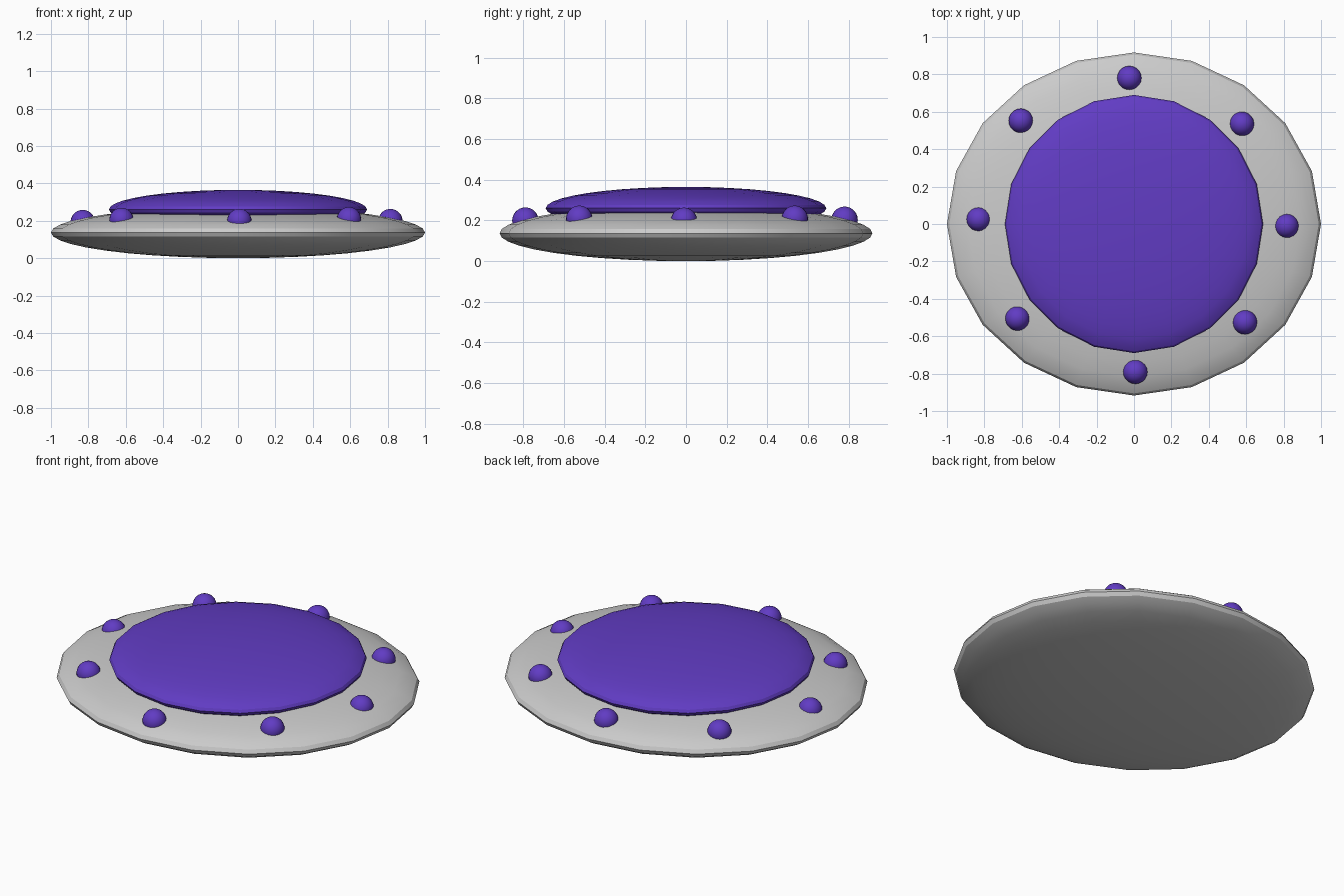
import bpy

if "Cube" in bpy.data.objects:
    bpy.data.objects.remove(bpy.data.objects["Cube"])

purple = bpy.data.materials.new("purple")
purple.diffuse_color = (0.12, 0.045, 0.55, 1)
purple.use_nodes = True
purple.node_tree.nodes["Principled BSDF"].inputs["Base Color"].default_value = purple.diffuse_color


def ellipsoid(name, loc, radii, segments=20, rings=20, mat=None):
    bpy.ops.mesh.primitive_uv_sphere_add(segments=segments, ring_count=rings, radius=1)
    o = bpy.context.object
    o.name = name
    o.scale = radii
    bpy.ops.object.transform_apply(location=False, rotation=False, scale=True)
    o.location = loc
    bpy.ops.object.shade_smooth_by_angle()
    if mat:
        o.data.materials.append(mat)
    return o


# Flattened saucer body, slightly narrower front to back
ellipsoid("saucer_hull", (0, 0, 0.137), (1, 0.917, 0.137))

# Low dome sitting on the hull
ellipsoid("dome", (0, 0, 0.26), (0.69, 0.69, 0.105), mat=purple)

# Ring of eight half-sunken lamps, slightly uneven
lamps = [(-0.025, 0.78, 0.203), (0.577, 0.535, 0.208), (0.815, -0.01, 0.198),
         (0.593, -0.525, 0.208), (0.007, -0.79, 0.199), (-0.623, -0.505, 0.204),
         (-0.83, 0.025, 0.193), (-0.605, 0.552, 0.204)]
for i, p in enumerate(lamps):
    ellipsoid(f"lamp_{i + 1}", p, (0.065,) * 3, 20, 20, purple)
